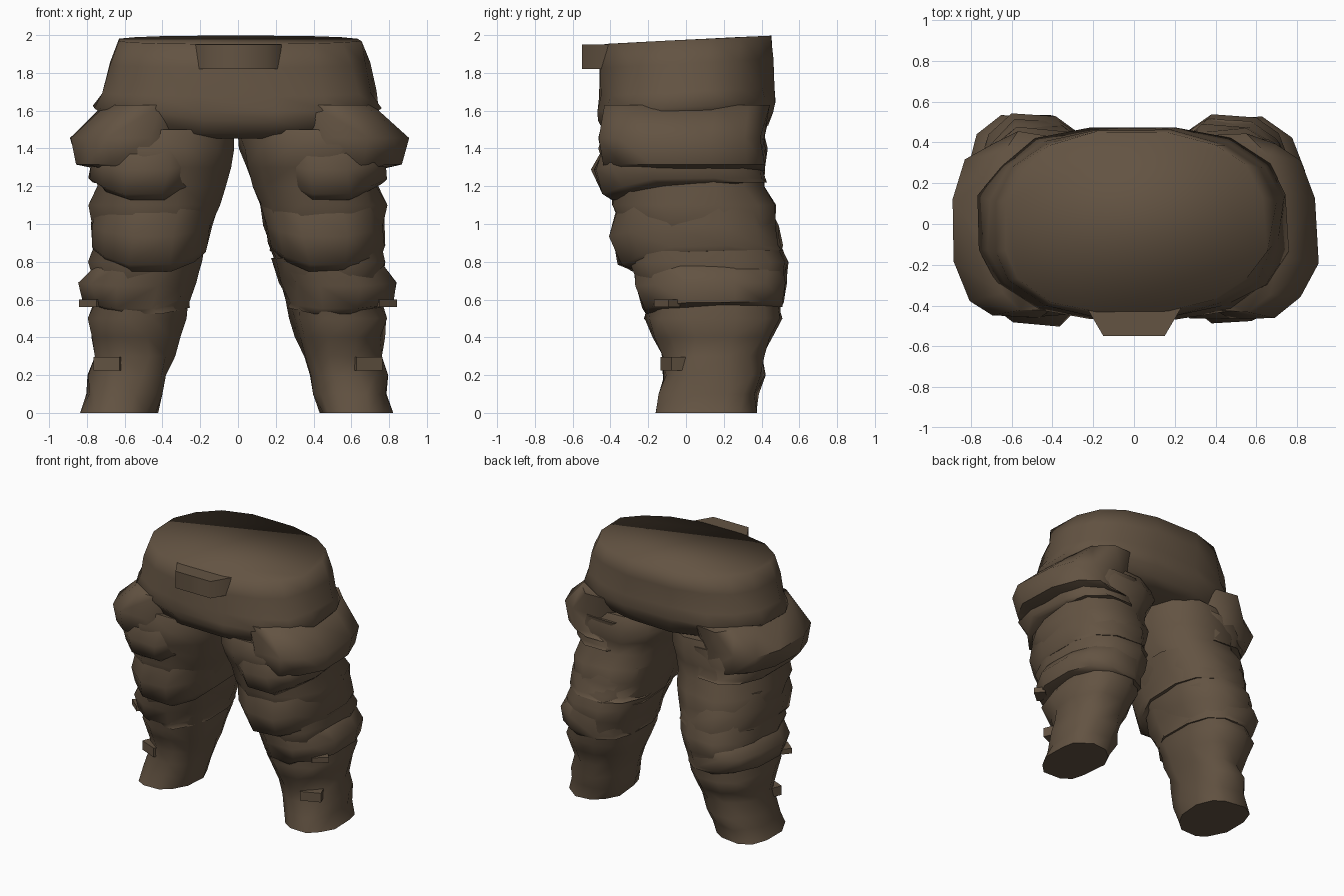
import bpy, bmesh, math, random
from mathutils import Vector, Matrix

if "Cube" in bpy.data.objects:
    bpy.data.objects.remove(bpy.data.objects["Cube"])
random.seed(4)

BROWN = (0.125, 0.087, 0.055, 1)
cloth = bpy.data.materials.new("brown cloth")
cloth.use_nodes = True
cloth.diffuse_color = BROWN
cloth.node_tree.nodes["Principled BSDF"].inputs["Base Color"].default_value = BROWN


def finish(name, bm, angle):
    """Turn the bmesh into a shaded brown object."""
    bmesh.ops.recalc_face_normals(bm, faces=bm.faces)
    mesh = bpy.data.meshes.new(name)
    bm.to_mesh(mesh)
    bm.free()
    mesh.materials.append(cloth)
    part = bpy.data.objects.new(name, mesh)
    bpy.context.collection.objects.link(part)
    bpy.ops.object.select_all(action="DESELECT")
    part.select_set(True)
    bpy.context.view_layer.objects.active = part
    bpy.ops.object.shade_smooth_by_angle(angle=math.radians(angle))


def signed_power(value, exponent):
    return math.copysign(abs(value) ** exponent, value)


def ring(bm, height, inner, outer, front, back, side=1, droop=0, tilt=0, sides=12):
    """Crumpled, rounded-square loop of vertices; droop lowers its front."""
    centre = Vector(((inner + outer) / 2, (front + back) / 2))
    radius = Vector(((outer - inner) / 2, (back - front) / 2))
    loop = []
    for step in range(sides):
        angle = math.tau * (step + 0.5) / sides
        across, along = math.cos(angle), math.sin(angle)
        x = centre.x + radius.x * signed_power(across, 0.8)
        y = centre.y + radius.y * signed_power(along, 0.8)
        crumple = random.uniform(-1, 1) / 60
        z = height - droop * max(0, -along) ** 2 + tilt * y
        loop.append(bm.verts.new((side * x + crumple, y - crumple, z)))
    return loop


def skin(name, bm, loops, angle=60):
    """Join the loops with quads and close both ends."""
    for upper, lower in zip(loops, loops[1:]):
        for step in range(len(upper)):
            bm.faces.new((upper[step - 1], upper[step], lower[step], lower[step - 1]))
    bm.faces.new(loops[0])
    bm.faces.new(loops[-1])
    finish(name, bm, angle)


def leg_section(z):
    """Inner, outer, front and back limits of the left leg at a height."""
    flare = max(0, 0.2 - z)
    inner = max(0, 0.43 - 0.3 * z)
    outer = 0.77 + 0.3 * flare
    front = max(-0.45, -0.05 - 0.3 * z - 0.6 * flare)
    back = 0.37 + 0.03 * z + 0.14 * math.sin(math.pi * z / 1.4) ** 2
    return inner, outer, front, back


def make_leg(name, side):
    """Tapering leg, rippled by slumped cloth."""
    bm = bmesh.new()
    loops = []
    for level in range(16):
        z = level / 10
        puff = (level % 3 - 1) / 60 if level else 0
        inner, outer, front, back = leg_section(z)
        loops.append(ring(bm, z, inner, outer + puff, front - puff, back + puff, side))
    skin(name, bm, loops)


def make_fold(name, side, top, hem, front_puff, outer_puff, droop=0, narrow=0):
    """Sleeve swelling over the leg and tucked back under its hem."""
    bm = bmesh.new()
    loops = []
    for share, puff in ((0, -0.5), (0.5, 1), (0.9, 0.7), (1, -0.5)):
        z = top + (hem - top) * share
        inner, outer, front, back = leg_section(z)
        loops.append(ring(bm, z, inner + narrow, outer + puff * outer_puff,
                          front - puff * front_puff, back, side, droop * share))
    skin(name, bm, loops)


def make_waist():
    """Seat, swelling from a tilted closed top to baggy hips, then the crotch."""
    bm = bmesh.new()
    loops = []
    for z, half in ((1.975, 0.65), (1.85, 0.7), (1.7, 0.73), (1.62, 0.77),
                    (1.57, 0.7), (1.5, 0.63), (1.47, 0.4)):
        depth = 0.25 + 0.3 * half
        loops.append(ring(bm, z, -half, half, -depth, depth, tilt=0.05, sides=16))
    skin("waist", bm, loops, angle=110)


def make_block(name, centre, size, turn=0):
    """Small slab turned about the vertical."""
    bm = bmesh.new()
    bmesh.ops.create_cube(bm, size=1)
    bmesh.ops.scale(bm, verts=bm.verts, vec=size)
    bmesh.ops.rotate(bm, verts=bm.verts, matrix=Matrix.Rotation(turn, 3, "Z"))
    bmesh.ops.translate(bm, verts=bm.verts, vec=centre)
    finish(name, bm, 30)


def make_waist_flap():
    """Cloth fold leaning out from the waistband, thinner at its lower lip."""
    bm = bmesh.new()
    bmesh.ops.create_cube(bm, size=1)
    for corner in bm.verts:
        spread = 0.3 if corner.co.y < 0 else 0.5
        corner.co.x *= spread
        corner.co.y = -0.55 if corner.co.y < 0 else -0.38
        corner.co.z = 1.95 if corner.co.z > 0 else 1.82
    finish("waist_flap", bm, 60)


make_waist()
make_waist_flap()

for side, label in ((1, "left"), (-1, "right")):
    make_leg(label + "_leg", side)

    # Hip skirt flaring outward beneath the seat
    make_fold(label + "_hip_skirt", side, top=1.63, hem=1.28,
              front_puff=0.02, outer_puff=0.13, narrow=0.25)

    # Thigh, knee and calf layers with drooping front hems
    make_fold(label + "_thigh_fold", side, top=1.45, hem=1.22,
              front_puff=0.05, outer_puff=0.02, droop=0.1, narrow=0.15)
    make_fold(label + "_knee_fold", side, top=1.12, hem=0.86,
              front_puff=0.06, outer_puff=0.01, droop=0.12)
    make_fold(label + "_calf_cuff", side, top=0.82, hem=0.56,
              front_puff=0.01, outer_puff=0.07, droop=0.04)

    # Small straps on the outer shin
    make_block(label + "_upper_strap", (side * 0.77, -0.1, 0.58),
               (0.12, 0.08, 0.04), turn=side * 0.7)
    make_block(label + "_lower_strap", (side * 0.68, -0.07, 0.26),
               (0.15, 0.08, 0.07), turn=side * 0.4)
